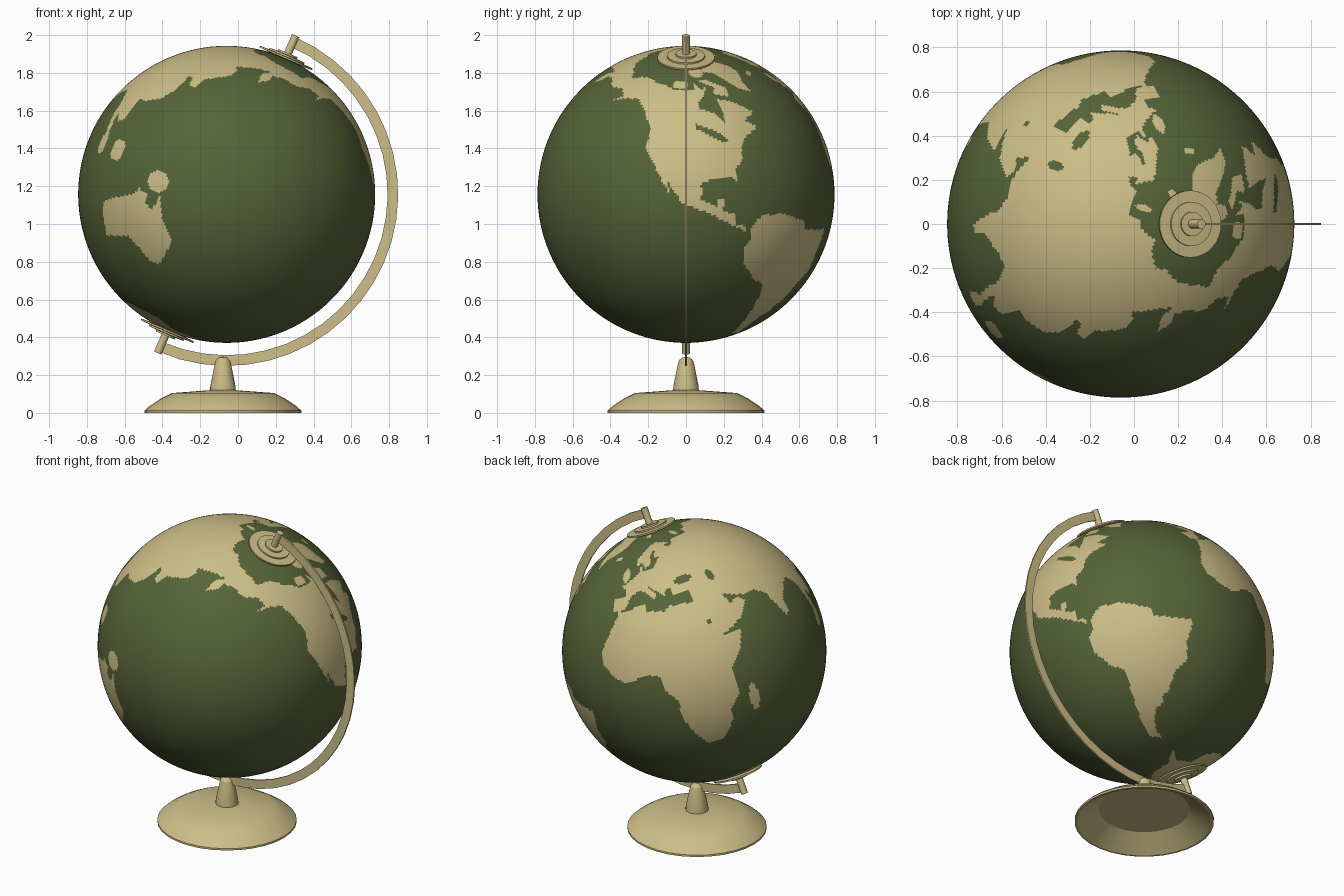
import bpy, bmesh, math
from mathutils import Matrix, Vector

CENTER = Vector((-0.06, 0, 1.157))
R = 0.786
TILT = math.radians(23.5)
LON0 = -103.5                      # longitude facing +x


def material(name, rgb):
    m = bpy.data.materials.new(name)
    m.diffuse_color = (*rgb, 1)
    return m


SAND = material("sand", (0.61, 0.515, 0.243))
OCEAN = material("ocean_green", (0.093, 0.127, 0.040))


def finish(bm, name, mats, angle=30):
    me = bpy.data.meshes.new(name)
    bm.to_mesh(me)
    bm.free()
    ob = bpy.data.objects.new(name, me)
    bpy.context.collection.objects.link(ob)
    for m in mats:
        me.materials.append(m)
    bpy.ops.object.select_all(action='DESELECT')
    ob.select_set(True)
    bpy.context.view_layer.objects.active = ob
    bpy.ops.object.shade_smooth_by_angle(angle=math.radians(angle))
    return ob


def lathe(name, profile, matrix, steps=32):
    """Spin an (r, z) profile around z, then place it."""
    bm = bmesh.new()
    vs = [bm.verts.new((r, 0, z)) for r, z in profile]
    es = [bm.edges.new(p) for p in zip(vs, vs[1:])]
    bmesh.ops.spin(bm, geom=vs + es, cent=(0, 0, 0), axis=(0, 0, 1),
                   angle=2 * math.pi, steps=steps)
    bmesh.ops.remove_doubles(bm, verts=bm.verts, dist=1e-5)
    bmesh.ops.recalc_face_normals(bm, faces=bm.faces)
    bm.transform(matrix)
    return finish(bm, name, [SAND])


# Land outlines as (longitude, latitude)
EUROPE = [(-9, 37), (-9, 43), (-2, 43.5), (-1, 46), (-4.5, 48.5), (2, 51), (8, 54),
          (8.5, 57), (10.5, 57.5), (11, 54.2), (19, 54.5), (21.5, 57), (24, 59.3),
          (29, 60), (22, 60.3), (22, 63), (25, 65.5), (21.5, 65), (17, 61.5),
          (18.5, 60), (16.5, 56.5), (13, 55.5), (10.5, 59), (6, 58), (5, 62),
          (13, 67), (20, 70), (27, 71), (40, 67.5), (34, 66.5), (38, 64.5),
          (44, 66.5), (44, 68.5), (60, 69), (60, 25.5), (57, 26), (50, 30),
          (52, 24), (56.5, 25.5), (59.5, 22.5), (53, 16.5), (44, 12.7),
          (42, 12.7), (36.5, 21), (34, 28), (35, 31), (36, 36.5), (27, 37),
          (26, 41), (23, 40.5), (23, 37), (20, 40), (13, 45.5), (18.5, 40),
          (15.5, 38), (12, 42.5), (8, 44.2), (3, 43), (0, 39.5), (-2, 36.8), (-6, 36.3)]
ASIA = [(60, 69), (68, 69), (72, 73), (80, 73), (100, 77), (113, 74), (130, 71.5),
        (140, 73), (160, 70), (180, 69), (190, 66.5), (190, 60), (182, 59), (172, 60),
        (163, 59), (162, 55), (157, 51), (155, 57), (160, 61), (150, 59.5),
        (137, 54.5), (141, 52), (140, 48), (134, 43), (130, 41), (131, 35),
        (126, 35), (126, 38), (121, 39.5), (122, 37), (123, 31), (120, 25),
        (112, 21), (108, 20.5), (109, 12), (105, 9), (101, 13), (103.5, 1.5),
        (101, 3), (98.5, 9), (97, 16.5), (92, 22), (87, 21), (80, 15), (79, 9.5),
        (77, 8), (73, 17), (72, 21), (67, 25), (60, 25.5)]
AFRICA = [(-6, 35.8), (10, 37), (11, 33.5), (20, 31), (23, 32.8), (35, 31), (36, 24),
          (43, 12), (51, 11.8), (47, 4), (40, -3), (40.5, -15), (35, -20),
          (35, -24.5), (32, -29), (27, -33.7), (19, -34.5), (15, -27), (12, -17),
          (13.5, -9), (9, -1), (9.5, 4), (4, 6.3), (-7.5, 4.5), (-13, 9),
          (-17.3, 14.7), (-17, 21), (-10, 30)]
NORTH_AMERICA = [(-172, 66), (-162, 70), (-156, 71), (-128, 70), (-115, 68),
                 (-95, 68.5), (-94, 72), (-88, 68), (-82, 69), (-87, 65), (-94, 61),
                 (-93, 58.5), (-83, 55.3), (-79, 51.5), (-77, 57), (-78, 62),
                 (-70, 60.5), (-65, 58.5), (-60, 55), (-56, 52), (-66, 50),
                 (-60, 46), (-70, 43.5), (-74, 40.5), (-76, 35), (-81, 31),
                 (-80, 25.5), (-83, 29.5), (-90, 29.5), (-97, 27.5), (-97, 21),
                 (-91, 18.5), (-90, 21), (-87, 21), (-88.5, 16), (-83.5, 15),
                 (-83, 10), (-79, 9.3), (-80, 7.5), (-86, 11), (-94, 16),
                 (-105, 20), (-112, 29), (-110, 23), (-117, 32.5), (-124, 40),
                 (-124, 48), (-133, 56), (-143, 60), (-152, 59), (-163, 55),
                 (-157, 59), (-166, 61), (-178, 59)]
SOUTH_AMERICA = [(-77.5, 8), (-72, 12), (-62, 10.5), (-51, 4), (-50, 0), (-35, -5.5),
                 (-35, -9), (-39, -14), (-41, -22), (-48, -26), (-54, -34),
                 (-58, -35), (-57.5, -38), (-62, -39), (-65, -43), (-68, -50),
                 (-66, -55), (-74, -52), (-73, -40), (-70, -19), (-76, -14),
                 (-81, -5), (-80, 1), (-77, 4)]
AUSTRALIA = [(114, -22), (122, -18), (129, -15), (132, -11.5), (136.5, -12),
             (136, -15), (140.5, -17.5), (142, -11), (146, -19), (153, -26),
             (150, -37.5), (145, -38.5), (138, -34.5), (131, -31.5), (124, -33.5),
             (116, -35), (113.5, -26)]
GREENLAND = [(-73, 78), (-60, 82), (-30, 83.5), (-20, 80), (-20, 74), (-25, 70),
             (-40, 65), (-43, 60), (-50, 63), (-54, 69), (-58, 75.5)]
BAFFIN = [(-90, 73.5), (-78, 73.5), (-62, 66.5), (-66, 62), (-78, 65), (-73, 68)]
ANTARCTICA = [(-180, -78), (-150, -77), (-100, -74), (-75, -73), (-60, -64),
              (-62, -73), (-35, -78), (-10, -73), (55, -70), (110, -69),
              (150, -71), (170, -77), (180, -78), (180, -90), (-180, -90)]
LAKES = [(-98, 52), (-90, 49.5), (-83, 46.5), (-80, 43.5), (-84, 43), (-90, 46.5), (-97, 49.5)]
# Islands and inland seas as (longitude, latitude, half width, half height)
ISLANDS = [(47, -19, 2.3, 6.5), (114, -1, 4, 4.5), (139, -6, 4.5, 4), (102, -1, 3, 4),
           (-18.5, 65, 4, 1.5), (-2.5, 54, 2.8, 4), (58, 73.5, 4, 3), (17, 78.5, 6, 1.5),
           (-110, 71, 9, 2.5), (-85, 79, 14, 4)]
SEAS = [(35, 43, 6, 2), (50.5, 40, 2, 3), (38.5, 20, 1.2, 1.5)]


def with_box(poly):
    xs, ys = zip(*poly)
    return poly, min(xs), max(xs), min(ys), max(ys)


LAND = [with_box(p) for p in (EUROPE, ASIA, AFRICA, NORTH_AMERICA, SOUTH_AMERICA,
                              AUSTRALIA, GREENLAND, BAFFIN, ANTARCTICA)]
LAKES = with_box(LAKES)


def in_poly(shape, x, y):
    poly, x0, x1, y0, y1 = shape
    if not (x0 <= x <= x1 and y0 <= y <= y1):
        return False
    hit = False
    px, py = poly[-1]
    for qx, qy in poly:
        if (py > y) != (qy > y) and x < px + (y - py) * (qx - px) / (qy - py):
            hit = not hit
        px, py = qx, qy
    return hit


def in_oval(o, x, y):
    return ((x - o[0]) / o[2]) ** 2 + ((y - o[1]) / o[3]) ** 2 < 1


def is_land(lon, lat):
    for x in (lon, lon - 360):
        if in_poly(LAKES, x, lat) or any(in_oval(s, x, lat) for s in SEAS):
            return False
        if any(in_poly(p, x, lat) for p in LAND) or any(in_oval(i, x, lat) for i in ISLANDS):
            return True
    return False


AXIS = Matrix.Translation(CENTER) @ Matrix.Rotation(TILT, 4, 'Y')

# Globe ball, faces coloured by longitude and latitude
bm = bmesh.new()
bmesh.ops.create_uvsphere(bm, u_segments=360, v_segments=180, radius=R)
for f in bm.faces:
    c = f.calc_center_median()
    lon = (math.degrees(math.atan2(c.y, c.x)) + LON0) % 360
    lat = math.degrees(math.atan2(c.z, math.hypot(c.x, c.y)))
    f.material_index = 1 if is_land(lon, lat) else 0
bm.transform(AXIS)
finish(bm, "globe_ball", [OCEAN, SAND], 60)

# Stepped pole caps and axle pins at both ends of the axis
CAP = [(0, 0.775), (0.152, 0.783), (0.152, 0.792), (0.10, 0.794), (0.10, 0.803),
       (0.055, 0.805), (0.055, 0.815), (0, 0.815)]
PIN = [(0, 0.80), (0.021, 0.80), (0.021, 0.916), (0, 0.916)]
for end, flip in (("north", 0), ("south", math.pi)):
    m = AXIS @ Matrix.Rotation(flip, 4, 'Y')
    lathe(end + "_pole_cap", CAP, m)
    lathe(end + "_axle_pin", PIN, m, 16)

# Flat half-ring arm running from pin to pin on the +x side
bm = bmesh.new()
N = 24
rings = []
for i in range(N + 1):
    a = math.pi * i / N
    rings.append([bm.verts.new((r * math.sin(a), y, r * math.cos(a)))
                  for r, y in ((0.852, -0.005), (0.908, -0.005), (0.908, 0.005), (0.852, 0.005))])
for p, q in zip(rings, rings[1:]):
    for k in range(4):
        bm.faces.new((p[k], p[(k + 1) % 4], q[(k + 1) % 4], q[k]))
bm.faces.new(rings[0])
bm.faces.new(rings[-1])
bmesh.ops.recalc_face_normals(bm, faces=bm.faces)
bm.transform(AXIS)
finish(bm, "meridian_arm", [SAND])

# Dished base, hollow underneath, and the post
FOOT = Matrix.Translation((-0.08, 0, 0))
lathe("base", [(0, 0.09), (0.27, 0.085), (0.40, 0), (0.415, 0), (0.415, 0.012),
               (0.39, 0.035), (0.33, 0.075), (0.27, 0.105), (0.07, 0.12), (0, 0.12)], FOOT)
lathe("post", [(0, 0.10), (0.068, 0.11), (0.067, 0.14), (0.045, 0.25), (0.038, 0.277),
               (0.022, 0.292), (0, 0.296)], FOOT, 24)
